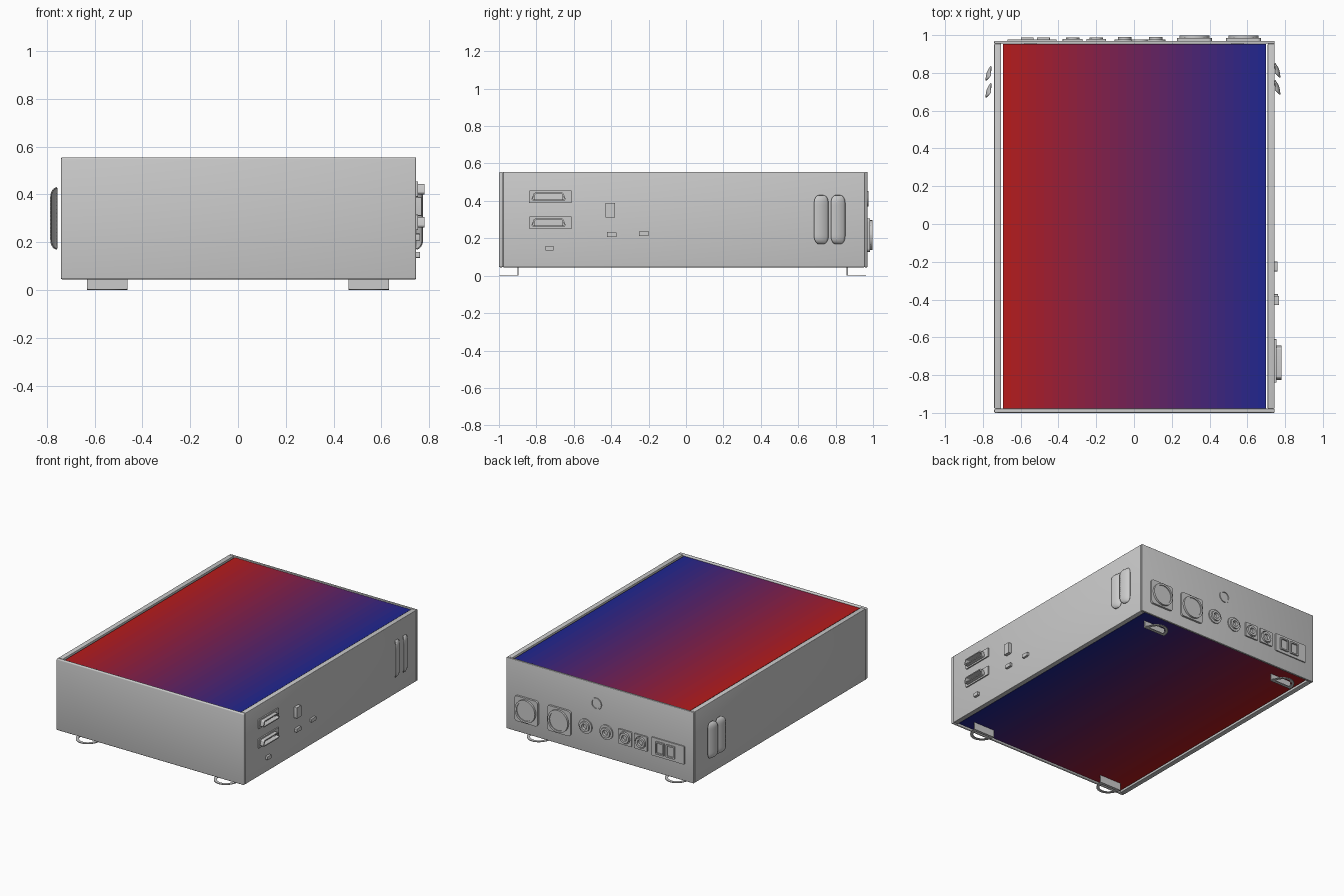
import bpy, bmesh, math
from mathutils import Vector

if "Cube" in bpy.data.objects:
    bpy.data.objects.remove(bpy.data.objects["Cube"])

# Mapping from local (u, v, depth) to the face of the case a part sits on
RIGHT = lambda u, v, d: Vector((0.744 + d, u, v))
BACK = lambda u, v, d: Vector((u, 0.968 + d, v))
FLAT = lambda u, v, d: Vector((u, v, d))


def finish(name, bm, smooth=True):
    bmesh.ops.recalc_face_normals(bm, faces=bm.faces)
    me = bpy.data.meshes.new(name)
    bm.to_mesh(me)
    bm.free()
    ob = bpy.data.objects.new(name, me)
    bpy.context.collection.objects.link(ob)
    if smooth:
        bpy.ops.object.select_all(action='DESELECT')
        ob.select_set(True)
        bpy.context.view_layer.objects.active = ob
        bpy.ops.object.shade_smooth_by_angle(angle=math.radians(35))
    return ob


def box(name, x, y, z, bevel=0.0):
    bm = bmesh.new()
    bmesh.ops.create_cube(bm, size=1)
    for v in bm.verts:
        v.co = [(a + b) / 2 + c * (b - a) for (a, b), c in zip((x, y, z), v.co)]
    if bevel:
        bmesh.ops.bevel(bm, geom=bm.edges[:], offset=bevel, segments=3, profile=0.5, affect='EDGES')
    return finish(name, bm)


def rrect(cu, cv, w, h, r, n=8, taper=0.0):
    """Rounded rectangle outline; taper changes the width of the lower side."""
    pts = []
    for k, (sx, sy) in enumerate(((1, 1), (-1, 1), (-1, -1), (1, -1))):
        for i in range(n):
            a = (k + i / (n - 1) * 0.98 + 0.01) * math.pi / 2
            u = sx * (w / 2 - r - (taper if sy < 0 else 0)) + r * math.cos(a)
            pts.append((cu + u, cv + sy * (h / 2 - r) + r * math.sin(a)))
    return pts


def circle(cu, cv, r):
    return rrect(cu, cv, 2 * r, 2 * r, r)


def half_round(cu, cv, w, h, n=20):
    return [(cu + w * math.cos(math.pi * i / n), cv + h * math.sin(math.pi * i / n)) for i in range(n + 1)]


def prism(name, place, outer, d0, d1, inner=None):
    """Extruded outline, with an optional through hole."""
    bm = bmesh.new()
    ring = lambda pts, d: [bm.verts.new(place(u, v, d)) for u, v in pts]
    o0, o1 = ring(outer, d0), ring(outer, d1)
    loops = [(o0, o1)]
    if inner:
        i0, i1 = ring(inner, d0), ring(inner, d1)
        loops += [(o1, i1), (i1, i0), (i0, o0)]
    else:
        bm.faces.new(o0)
        bm.faces.new(o1)
    n = len(outer)
    for a, b in loops:
        for i in range(n):
            j = (i + 1) % n
            bm.faces.new((a[i], a[j], b[j], b[i]))
    return finish(name, bm)


# Case walls
box("front_panel", (-0.74, 0.745), (-1.0, -0.978), (0.045, 0.555), 0.006)
box("back_panel", (-0.74, 0.745), (0.955, 0.97), (0.045, 0.555), 0.004)
box("left_wall", (-0.74, -0.703), (-0.978, 0.955), (0.045, 0.555), 0.004)
box("right_wall", (0.708, 0.745), (-0.978, 0.955), (0.045, 0.555), 0.004)

# Top and bottom lids with a red to blue gradient made of narrow strips
STRIPS = 32
RED, BLUE = Vector((0.69, 0.105, 0.105)), Vector((0.118, 0.14, 0.53))
mats = []
for i in range(STRIPS):
    m = bpy.data.materials.new("lid_tint_%02d" % i)
    m.diffuse_color = (*[c * c for c in RED.lerp(BLUE, i / (STRIPS - 1))], 1)
    m.use_nodes = True
    m.node_tree.nodes["Principled BSDF"].inputs["Base Color"].default_value = m.diffuse_color
    mats.append(m)
for name, z0, z1 in (("top_lid", 0.535, 0.547), ("bottom_lid", 0.053, 0.065)):
    bm = bmesh.new()
    rows = []
    for i in range(STRIPS + 1):
        x = -0.694 + 1.394 * i / STRIPS
        rows.append([bm.verts.new((x, y, z)) for y, z in
                     ((-0.976, z0), (0.954, z0), (0.954, z1), (-0.976, z1))])
    for i in range(STRIPS):
        for k in range(4):
            f = bm.faces.new((rows[i][k], rows[i][k - 1], rows[i + 1][k - 1], rows[i + 1][k]))
            f.material_index = i
    bm.faces.new(rows[0])
    bm.faces.new(rows[-1]).material_index = STRIPS - 1
    lid = finish(name, bm, False)
    for m in mats:
        lid.data.materials.append(m)

# Bent sheet feet with a half-round eyelet tab
for sx in (-1, 1):
    for end, yv, s in (("front", -0.898, -1), ("back", 0.862, 1)):
        name = "%s_%s_foot" % (end, "left" if sx < 0 else "right")
        x = sx * 0.547
        box(name + "_web", (x - 0.085, x + 0.085), (yv - 0.003, yv + 0.003), (0, 0.055))
        prism(name + "_tab", FLAT, half_round(x, yv, 0.085, s * 0.1), 0, 0.005,
              half_round(x, yv + s * 0.018, 0.06, s * 0.062))


# Side vent scoops, closed at the rear and open toward the front
def scoop(name, side, x0, y0):
    bm = bmesh.new()
    rows, nz, nt = [], 24, 8
    for i in range(nz + 1):
        dz = -0.128 * math.cos(math.pi * i / nz)
        edge = max(0.0, abs(dz) - 0.09) / 0.038
        s = max(0.03, math.sqrt(max(0, 1 - edge * edge)))
        row = []
        for j in range(nt + 1):
            t = j / nt
            y = y0 + 0.0375 + (0.5 - t) * 0.075 * (0.35 + 0.65 * s)
            row.append(bm.verts.new((side * (x0 + 0.026 * s * (1 - (1 - t) ** 2.5)), y, 0.3 + dz)))
        rows.append(row)
    for a, b in zip(rows, rows[1:]):
        for j in range(nt):
            bm.faces.new((a[j], a[j + 1], b[j + 1], b[j]))
    ob = finish(name, bm)
    mod = ob.modifiers.new("thickness", 'SOLIDIFY')
    mod.thickness = 0.005
    mod.offset = 0


for i in range(2):
    scoop("right_vent_%d" % (i + 1), 1, 0.746, 0.685 + 0.09 * i)
    scoop("left_vent_%d" % (i + 1), -1, 0.757, 0.67 + 0.09 * i)

# Right side: two video sockets with flange and tapered shell
for i, z in enumerate((0.422, 0.283)):
    name = "video_socket_%d" % (i + 1)
    prism(name + "_flange", RIGHT, rrect(-0.725, z, 0.23, 0.065, 0.004), 0, 0.01,
          rrect(-0.735, z, 0.15, 0.03, 0.009))
    prism(name + "_shell", RIGHT, rrect(-0.735, z, 0.165, 0.044, 0.012, taper=-0.008), 0, 0.036,
          rrect(-0.735, z, 0.15, 0.03, 0.009, taper=-0.008))

# Right side: switch and small buttons
for name, y, z, w, h, d in (("switch", -0.405, 0.35, 0.05, 0.078, 0.024),
                            ("button_1", -0.397, 0.22, 0.052, 0.026, 0.018),
                            ("button_2", -0.225, 0.225, 0.052, 0.026, 0.016),
                            ("button_3", -0.73, 0.147, 0.044, 0.025, 0.018)):
    prism(name, RIGHT, rrect(y, z, w, h, 0.004), -0.002, d)

# Back: two large round sockets on square flanges
for i, x in enumerate((0.58, 0.32)):
    name = "large_socket_%d" % (i + 1)
    prism(name + "_flange", BACK, rrect(x, 0.217, 0.185, 0.18, 0.02), 0, 0.016, circle(x, 0.217, 0.076))
    prism(name + "_collar", BACK, circle(x, 0.217, 0.08), 0, 0.03, circle(x, 0.217, 0.066))
    prism(name + "_core", BACK, circle(x, 0.217, 0.067), 0, 0.024)

# Back: two round jacks
for i, x in enumerate((0.115, -0.05)):
    name = "round_jack_%d" % (i + 1)
    prism(name + "_washer", BACK, circle(x, 0.23, 0.052), 0, 0.01, circle(x, 0.23, 0.024))
    prism(name + "_barrel", BACK, circle(x, 0.23, 0.036), 0, 0.022, circle(x, 0.23, 0.02))

# Back: two square jacks with round inserts
for i, x in enumerate((-0.2, -0.325)):
    name = "square_jack_%d" % (i + 1)
    prism(name + "_plate", BACK, rrect(x, 0.232, 0.105, 0.105, 0.006), 0, 0.012, circle(x, 0.232, 0.042))
    prism(name + "_ring", BACK, circle(x, 0.232, 0.036), 0, 0.02, circle(x, 0.232, 0.02))

# Back: port plate with two rectangular ports
prism("port_plate", BACK, rrect(-0.54, 0.23, 0.26, 0.13, 0.006), 0, 0.01)
for i, x in enumerate((-0.48, -0.565)):
    prism("data_port_%d" % (i + 1), BACK, rrect(x, 0.23, 0.068, 0.09, 0.004), 0, 0.02,
          rrect(x, 0.23, 0.05, 0.07, 0.003))

# Back: power button ring
prism("power_ring", BACK, circle(0.03, 0.412, 0.042), 0, 0.008, circle(0.03, 0.412, 0.033))
